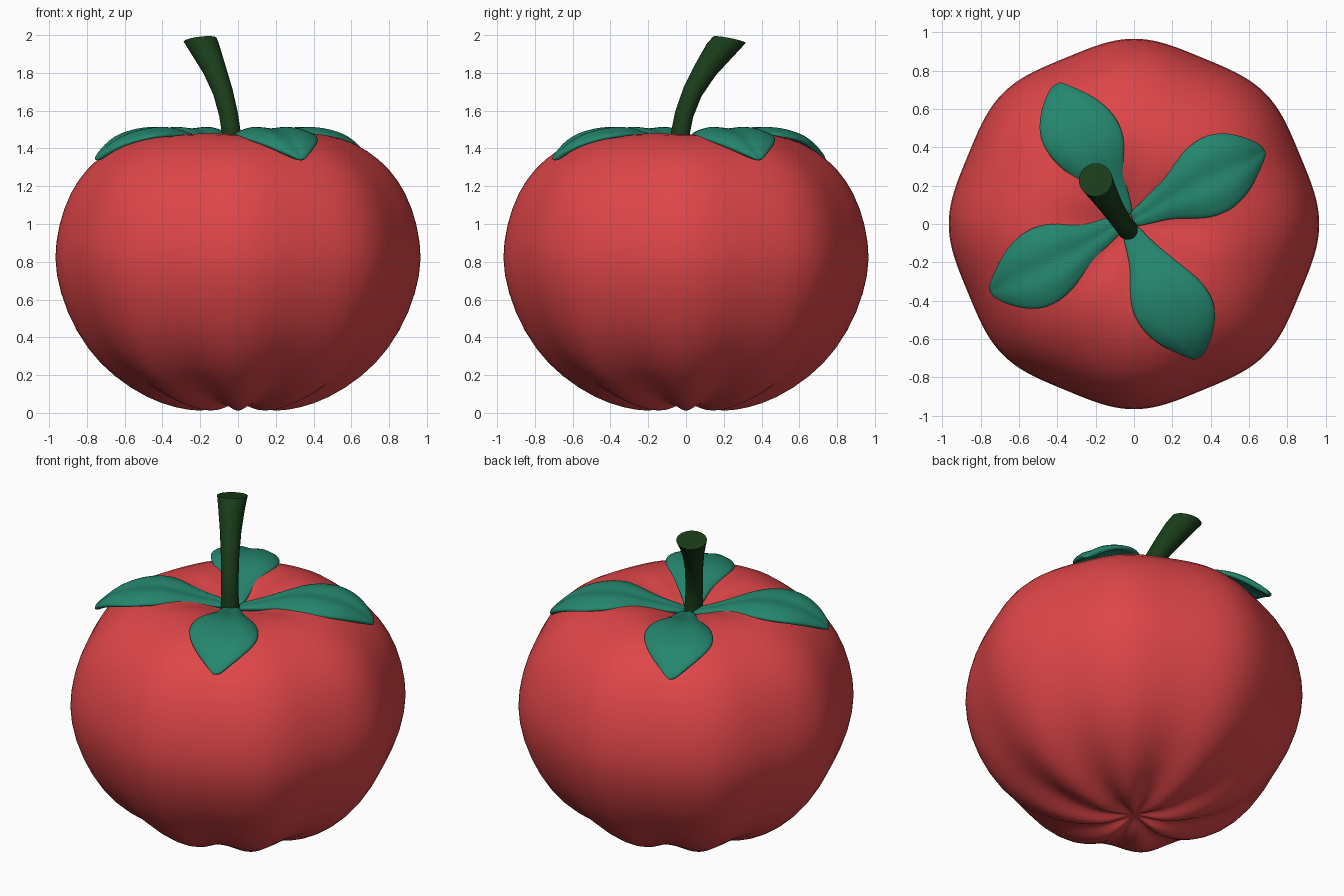
import bpy, bmesh, math
from mathutils import Vector, Matrix

if "Cube" in bpy.data.objects:
    bpy.data.objects.remove(bpy.data.objects["Cube"])


def material(name, rgb):
    m = bpy.data.materials.new(name)
    m.diffuse_color = (*rgb, 1)
    m.use_nodes = True
    m.node_tree.nodes["Principled BSDF"].inputs["Base Color"].default_value = m.diffuse_color
    return m


def make(name, verts, faces, mat, subdiv=0, thickness=0):
    me = bpy.data.meshes.new(name)
    me.from_pydata(verts, [], faces)
    me.materials.append(mat)
    ob = bpy.data.objects.new(name, me)
    bpy.context.collection.objects.link(ob)
    if thickness:
        s = ob.modifiers.new("thickness", 'SOLIDIFY')
        s.thickness, s.offset = thickness, -1
    if subdiv:
        s = ob.modifiers.new("smooth", 'SUBSURF')
        s.levels = s.render_levels = subdiv
    bpy.ops.object.select_all(action='DESELECT')
    bpy.context.view_layer.objects.active = ob
    ob.select_set(True)
    bpy.ops.object.shade_smooth_by_angle(angle=math.radians(50))
    return ob


red = material("red skin", (0.73, 0.06, 0.065))
green = material("leaf green", (0.018, 0.24, 0.155))
dark = material("stem green", (0.01, 0.045, 0.01))

# Fruit: lobed lathe. radius, height, radial groove depth, vertical groove lift
profile = [(0.04, 0.05, 0, 0), (0.10, 0.025, 0, .025), (0.2, 0.005, .01, .035),
           (0.33, 0.025, .02, .04), (0.48, 0.075, .025, .035), (0.66, 0.19, .03, .02),
           (0.80, 0.335, .03, .01), (0.91, 0.53, .03, 0), (0.97, 0.74, .03, 0),
           (0.97, 0.90, .03, 0), (0.925, 1.09, .03, 0), (0.85, 1.235, .025, 0),
           (0.75, 1.345, .02, 0), (0.62, 1.43, .015, 0), (0.48, 1.475, .01, .005),
           (0.35, 1.475, 0, .01), (0.22, 1.445, 0, .01), (0.10, 1.40, 0, 0),
           (0.04, 1.385, 0, 0)]
N = 96
verts, faces = [], []
for r, z, g, lift in profile:
    for k in range(N):
        a = 2 * math.pi * k / N
        groove = 0.5 - 0.5 * math.cos(8 * a)
        rr = r - g * groove
        verts.append((rr * math.cos(a), rr * math.sin(a), z + lift * groove))
for i in range(len(profile) - 1):
    for k in range(N):
        k2 = (k + 1) % N
        faces.append((i * N + k, i * N + k2, (i + 1) * N + k2, (i + 1) * N + k))
for ring, z in ((0, 0.05), (len(profile) - 1, 1.38)):
    verts.append((0, 0, z))
    for k in range(N):
        f = (ring * N + k, ring * N + (k + 1) % N, len(verts) - 1)
        faces.append(f if ring else f[::-1])
make("fruit", verts, faces, red, 1)

# Leaves: one outline (right edge, left edge, height) turned four times
outline = [((0.00, -0.02), (-0.03, 0.06), 1.41), ((0.10, 0.00), (0.05, 0.13), 1.425),
           ((0.22, 0.03), (0.15, 0.25), 1.455), ((0.36, 0.015), (0.25, 0.39), 1.485),
           ((0.50, 0.05), (0.38, 0.485), 1.475), ((0.61, 0.16), (0.52, 0.48), 1.44),
           ((0.66, 0.27), (0.62, 0.445), 1.39), ((0.70, 0.375), (0.68, 0.405), 1.345)]
hub = Vector((-0.035, 0.015, 0))
M = 8
for n in range(4):
    rot = Matrix.Rotation(n * math.pi / 2, 3, 'Z')
    verts, faces = [], []
    for i, (p, q, z) in enumerate(outline):
        p, q = Vector((*p, z)), Vector((*q, z))
        w = min(1, (q - p).length / 0.4)
        for j in range(M + 1):
            s = 2 * j / M - 1
            v = p.lerp(q, j / M)
            # arched halves with a sunken midrib
            v.z += w * (0.05 * (1 - s * s) - 0.025 * max(0, 1 - abs(s) * 2))
            verts.append(hub + rot @ (v - hub))
    for i in range(len(outline) - 1):
        for j in range(M):
            a = i * (M + 1) + j
            faces.append((a, a + M + 1, a + M + 2, a + 1))
    make(f"leaf_{n + 1}", verts, faces, green, 2, 0.03)

# Stem: flared tube swept along a bent path
path = [((-0.03, -0.03, 1.34), .055), ((-0.035, -0.03, 1.48), .05),
        ((-0.05, -0.01, 1.58), .05), ((-0.08, 0.035, 1.70), .053),
        ((-0.125, 0.105, 1.82), .062), ((-0.165, 0.17, 1.91), .075),
        ((-0.20, 0.23, 1.975), .088)]
S = 32
pts = [Vector(p) for p, _ in path]
verts, faces = [], []
for i, (p, r) in enumerate(path):
    t = (pts[min(i + 1, len(pts) - 1)] - pts[max(i - 1, 0)]).normalized()
    if i == len(path) - 1:
        t = (t + Vector((0, 0, 2.5))).normalized()
    u = Vector((0, 1, 0)).cross(t).normalized()
    w = t.cross(u)
    for k in range(S):
        a = 2 * math.pi * k / S
        verts.append(pts[i] + r * (math.cos(a) * u + math.sin(a) * w))
for i in range(len(path) - 1):
    for k in range(S):
        k2 = (k + 1) % S
        faces.append((i * S + k, i * S + k2, (i + 1) * S + k2, (i + 1) * S + k))
faces.append(tuple(range(S))[::-1])
faces.append(tuple((len(path) - 1) * S + k for k in range(S)))
make("stem", verts, faces, dark)
